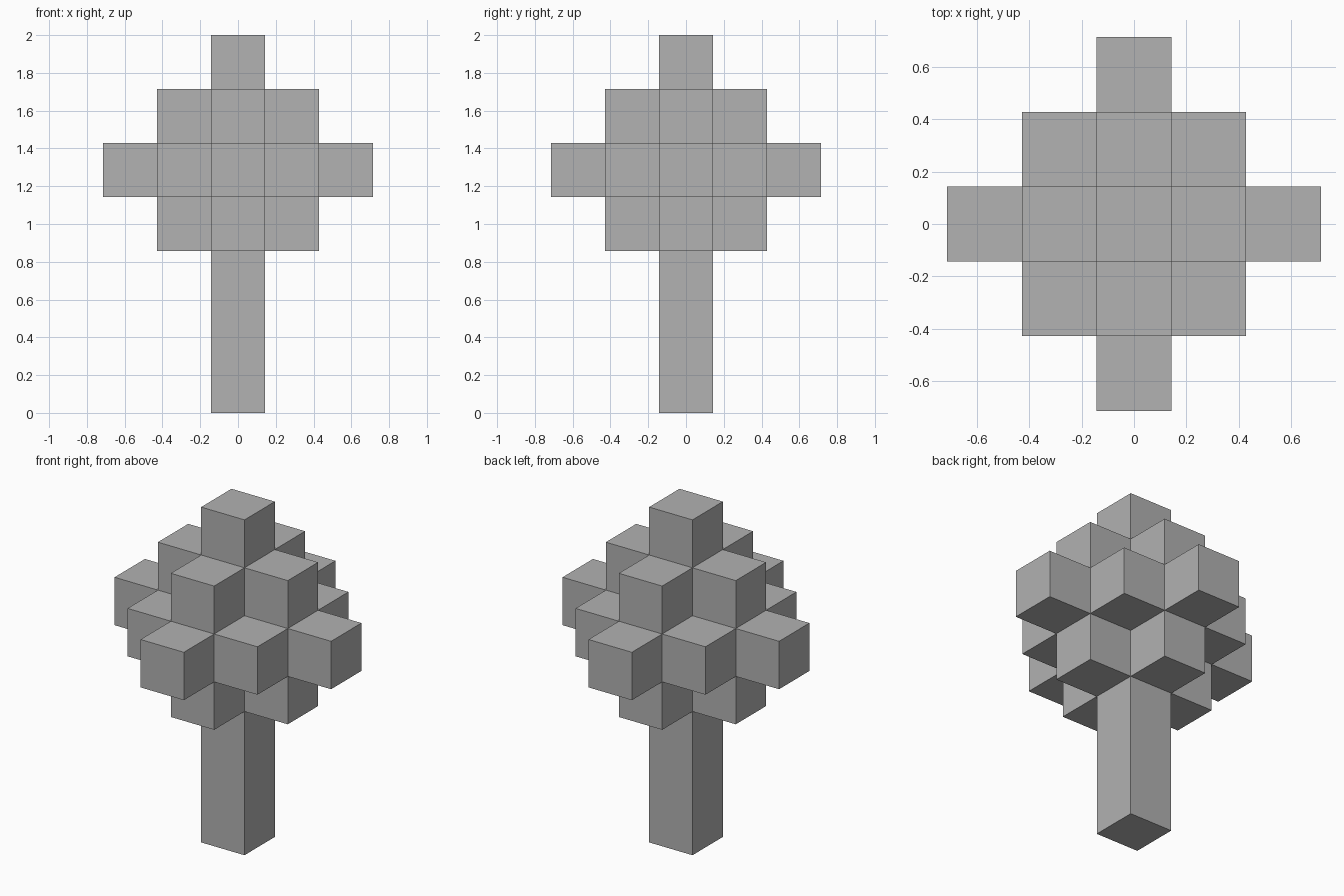
import bpy, bmesh
from mathutils import Vector

old = bpy.data.objects.get("Cube")
if old:
    bpy.data.objects.remove(old, do_unlink=True)

U = 2 / 7             # block size
TRUNK_BLOCKS = 3
REACH = 2             # how many blocks the crown extends from its centre

grey = bpy.data.materials.new("plain grey")
grey.use_nodes = True
colour = (0.445, 0.445, 0.445, 1)
grey.diffuse_color = colour
grey.node_tree.nodes["Principled BSDF"].inputs["Base Color"].default_value = colour


def finish(name, bm):
    mesh = bpy.data.meshes.new(name)
    bm.to_mesh(mesh)
    bm.free()
    mesh.materials.append(grey)
    obj = bpy.data.objects.new(name, mesh)
    bpy.context.collection.objects.link(obj)
    return obj


def add_block_face(bm, centre, axis, sign):
    """Add one outward-facing square of a block."""
    n, a, b = Vector(), Vector(), Vector()
    n[axis] = sign
    a[(axis + 1) % 3] = 1
    b = n.cross(a)
    corners = [n + a + b, n - a + b, n - a - b, n + a - b]
    bm.faces.new([bm.verts.new(centre + c * U / 2) for c in corners])


# Crown: stepped octahedron of blocks, keeping only the outer skin
span = range(-REACH, REACH + 1)
blocks = {(i, j, k) for i in span for j in span for k in span
          if abs(i) + abs(j) + abs(k) <= REACH}
foot = (0, 0, -REACH)   # this place belongs to the trunk
bm = bmesh.new()
for block in blocks - {foot}:
    centre = Vector(block) * U
    centre.z += (TRUNK_BLOCKS + REACH - 0.5) * U
    for axis in range(3):
        for sign in (-1, 1):
            beside = list(block)
            beside[axis] += sign
            if tuple(beside) not in blocks:
                add_block_face(bm, centre, axis, sign)
finish("crown", bm)

# Trunk: square post
bm = bmesh.new()
bmesh.ops.create_cube(bm, size=1)
bmesh.ops.scale(bm, vec=(U, U, TRUNK_BLOCKS * U), verts=bm.verts)
bmesh.ops.translate(bm, vec=(0, 0, TRUNK_BLOCKS * U / 2), verts=bm.verts)
finish("trunk", bm)
